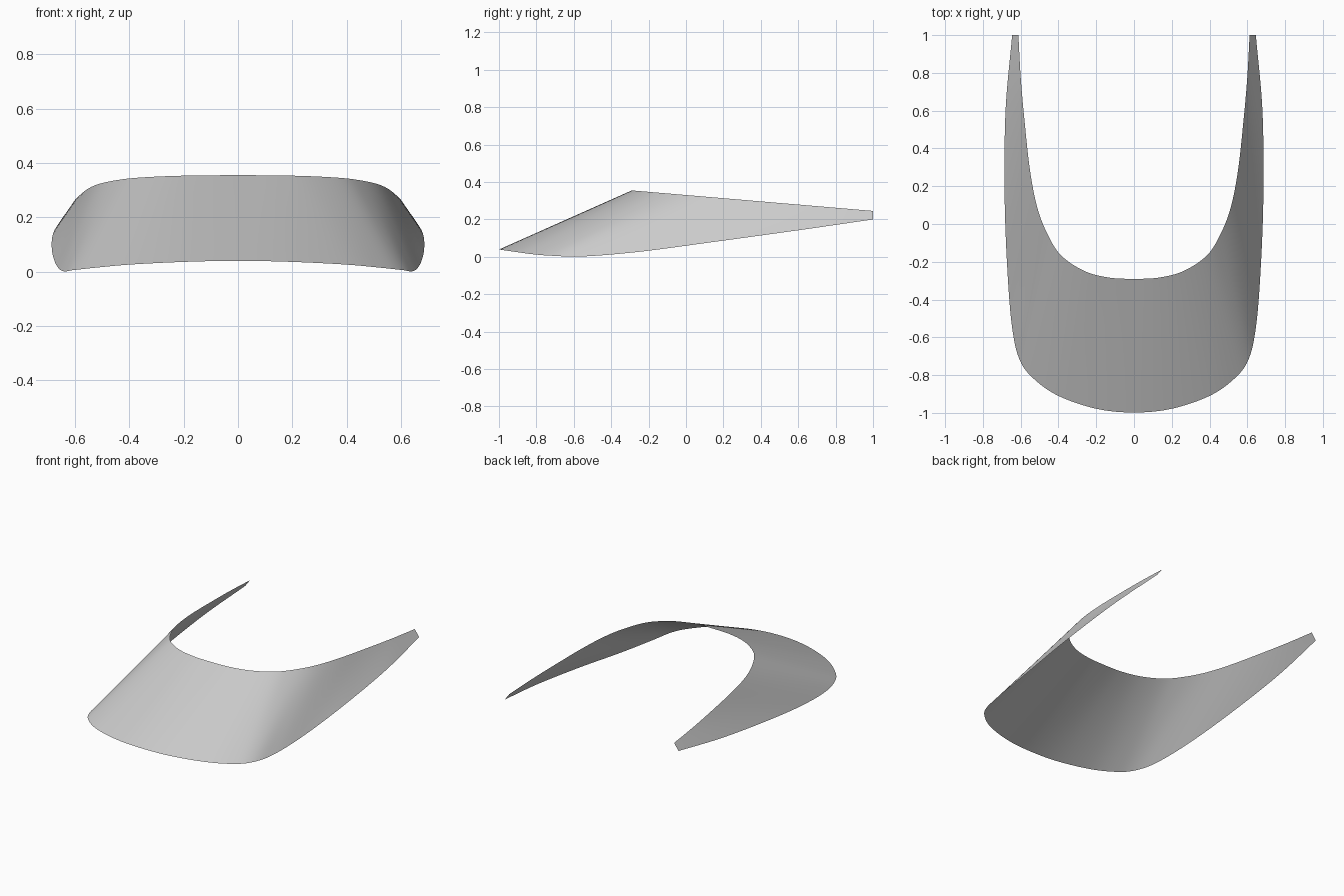
import bpy, bmesh
from mathutils import Vector

if "Cube" in bpy.data.objects:
    bpy.data.objects.remove(bpy.data.objects["Cube"])

# Paired points along the upper rim (x, y) and lower rim (x, y, z), centre to arm tip
UPPER = [(0, -.29), (.13, -.284), (.26, -.25), (.38, -.172), (.45, -.07),
         (.51, .08), (.55, .28), (.58, .55), (.60, .78), (.612, 1)]
LOWER = [(0, -.998, .04), (.2, -.978, .036), (.4, -.91, .026), (.53, -.82, .014),
         (.605, -.72, .006), (.645, -.55, .002), (.67, -.25, .027),
         (.685, .15, .08), (.68, .6, .142), (.645, 1, .2)]
upper = [Vector((x, y, .355 - .085 * (y + .29))) for x, y in UPPER]
lower = [Vector(p) for p in LOWER]


def smooth_curve(pts, steps=8):
    """Catmull-Rom curve, mirrored across x at its first point."""
    first = Vector((-pts[1].x, pts[1].y, pts[1].z))
    p = [first] + pts + [2 * pts[-1] - pts[-2]]
    out = []
    for i in range(1, len(p) - 2):
        a, b, c, d = p[i - 1:i + 3]
        for k in range(steps):
            t = k / steps
            out.append(.5 * (2 * b + (c - a) * t + (2 * a - 5 * b + 4 * c - d) * t * t
                             + (3 * b - a - 3 * c + d) * t ** 3))
    return out + [pts[-1]]


# Curved visor sheet spanning the two rims
bm = bmesh.new()
ROWS = 8
grid = [[bm.verts.new(lo.lerp(up, r / ROWS)) for r in range(ROWS + 1)]
        for lo, up in zip(smooth_curve(lower), smooth_curve(upper))]
for a, b in zip(grid, grid[1:]):
    for r in range(ROWS):
        bm.faces.new((a[r], b[r], b[r + 1], a[r + 1]))
mesh = bpy.data.meshes.new("visor_shield")
bm.to_mesh(mesh)
bm.free()
visor = bpy.data.objects.new("visor_shield", mesh)
bpy.context.collection.objects.link(visor)

# Mirror to the other side and shade smooth
mirror = visor.modifiers.new("Mirror", 'MIRROR')
mirror.use_clip = True
bpy.context.view_layer.objects.active = visor
visor.select_set(True)
bpy.ops.object.shade_smooth()
